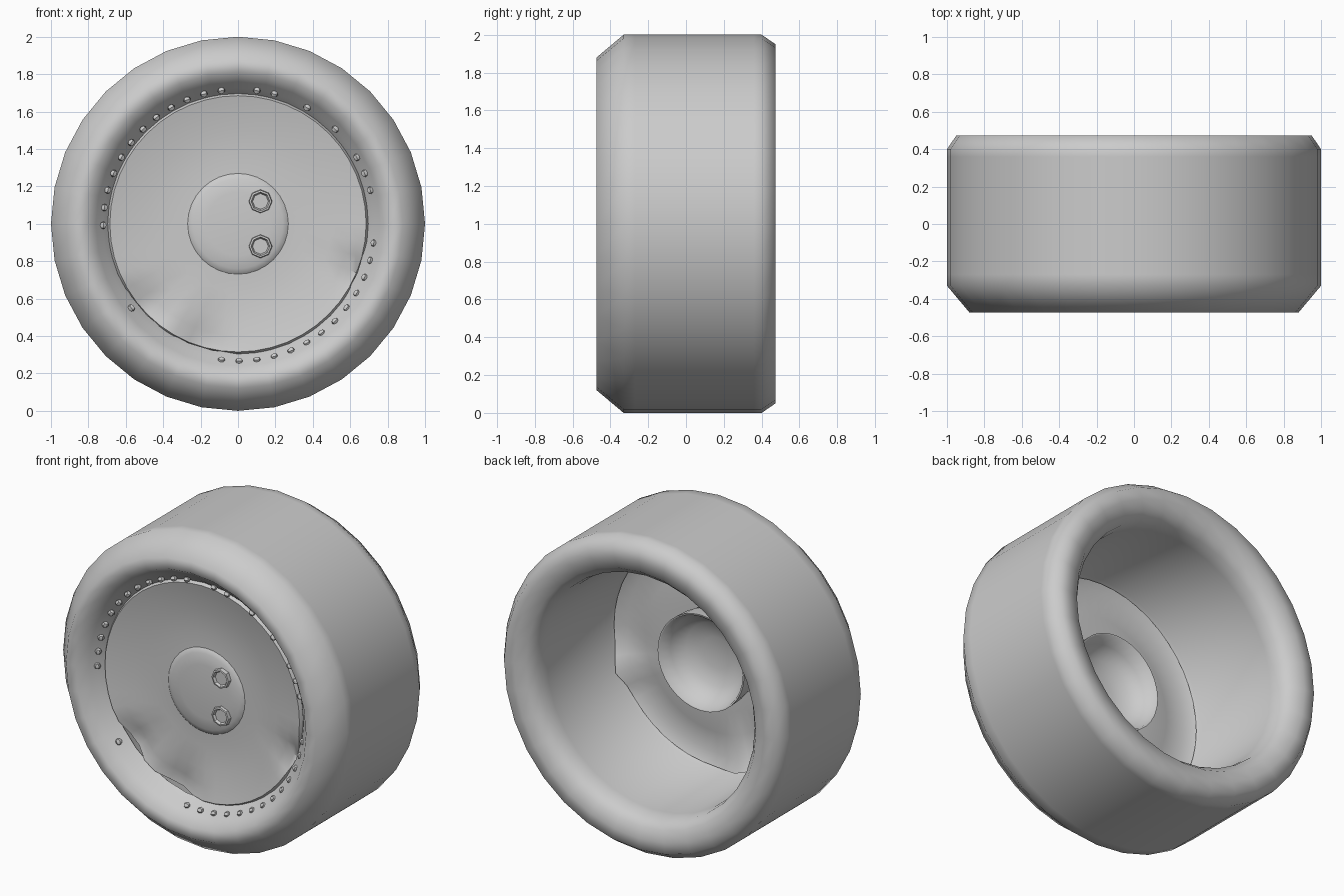
import bpy, bmesh, math
from mathutils import Vector, Matrix

if "Cube" in bpy.data.objects:
    bpy.data.objects.remove(bpy.data.objects["Cube"], do_unlink=True)

CENTRE = Vector((0, 0, 1))

grey = bpy.data.materials.new("plain grey")
grey.use_nodes = True
grey.diffuse_color = (0.6, 0.6, 0.6, 1)
grey.node_tree.nodes["Principled BSDF"].inputs["Base Color"].default_value = grey.diffuse_color


def finish(bm, name, location, angle):
    """Turn a bmesh into a named grey object."""
    bmesh.ops.recalc_face_normals(bm, faces=bm.faces)
    mesh = bpy.data.meshes.new(name)
    bm.to_mesh(mesh)
    bm.free()
    mesh.materials.append(grey)
    obj = bpy.data.objects.new(name, mesh)
    obj.location = location
    bpy.context.collection.objects.link(obj)
    bpy.ops.object.select_all(action='DESELECT')
    obj.select_set(True)
    bpy.context.view_layer.objects.active = obj
    bpy.ops.object.shade_smooth_by_angle(angle=math.radians(angle))


def revolve(profile, sides, closed):
    """Spin (radius, y) points around the y axis."""
    bm = bmesh.new()
    verts = [bm.verts.new((0, y, r)) for r, y in profile]
    pairs = list(zip(verts, verts[1:]))
    if closed:
        pairs.append((verts[-1], verts[0]))
    edges = [bm.edges.new(p) for p in pairs]
    bmesh.ops.spin(bm, geom=verts + edges, cent=(0, 0, 0), axis=(0, 1, 0),
                   angle=math.tau, steps=sides, use_merge=True)
    bmesh.ops.remove_doubles(bm, verts=bm.verts, dist=1e-4)
    return bm


# Tyre: bevelled outside, rounded lips, deep open back
tyre = [(1, -.27), (1, -.33), (.88, -.473), (.81, -.473), (.76, -.41), (.725, -.375), (.69, -.33),
        (.73, -.28), (.755, .32), (.765, .40), (.81, .455), (.88, .473), (.95, .473), (1, .40), (1, .36)]
finish(revolve(tyre, 32, True), "tyre", CENTRE, 75)

# Wheel disc: thin, slightly dished ring with a flange turned to the back
disc = [(.25, -.315), (.36, -.312), (.5, -.325), (.6, -.342), (.65, -.352), (.685, -.36),
        (.695, -.345), (.71, -.29), (.64, -.325), (.5, -.305), (.36, -.292), (.25, -.295)]
bm = revolve(disc, 48, True)

# Dents around the rim of the disc, as (x, z, reach)
dents = [(-.5, -.45, .1), (-.2, -.65, .12), (.64, -.25, .08)]
for v in bm.verts:
    for x, z, reach in dents:
        away = math.hypot(v.co.x - x, v.co.z - z) / reach
        v.co.y += .07 * math.exp(-away * away)
finish(bm, "wheel_disc", CENTRE, 50)

# Hub: bowl pushed through the disc, open at the back
hub = [(0, -.338), (.17, -.335), (.24, -.328), (.29, -.305), (.3, -.25), (.305, -.15),
       (.295, -.15), (.27, -.23), (.2, -.29), (.1, -.315), (0, -.32)]
finish(revolve(hub, 32, False), "hub", CENTRE, 75)

# Two hollow lug nuts on the hub
nut = [(0, -.34), (.042, -.34), (.05, -.355), (.06, -.353), (.064, -.325)]
for name, z in (("upper_lug_nut", .12), ("lower_lug_nut", -.12)):
    finish(revolve(nut, 8, False), name, CENTRE + Vector((.12, 0, z)), 30)

# Rivets around the rim, with gaps where some are missing
present = list(range(13, 25)) + list(range(35, 48)) + [2, 3, 4, 6, 8, 10, 11, 29]
bm = bmesh.new()
for k in present:
    a = math.tau * k / 48
    place = Matrix.Translation((.726 * math.cos(a), -.385, .726 * math.sin(a)))
    bmesh.ops.create_uvsphere(bm, u_segments=6, v_segments=4, radius=.02,
                              matrix=place @ Matrix.Rotation(-a, 4, 'Y'))
finish(bm, "rim_rivets", CENTRE + Vector((.006, 0, -.008)), 40)
